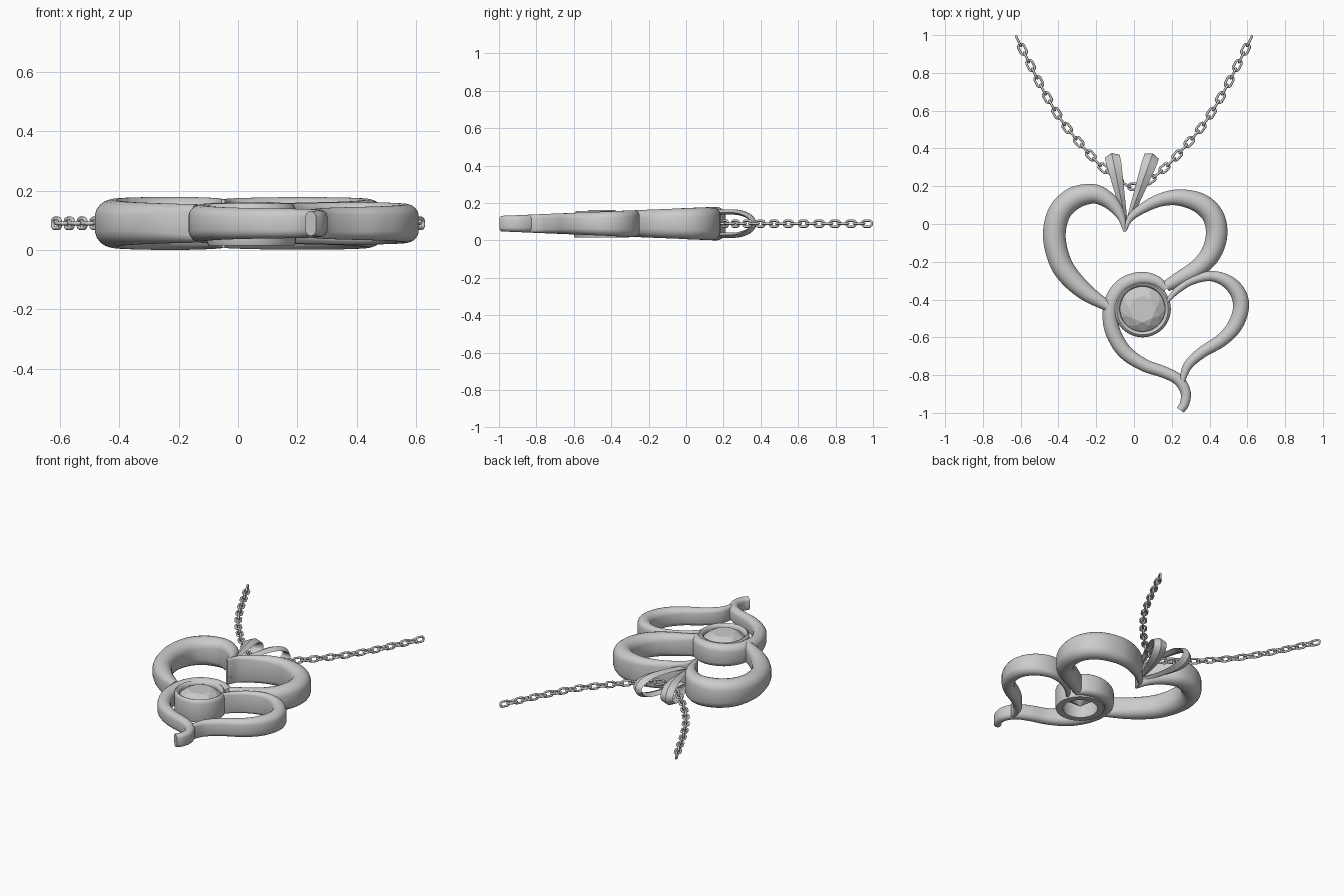
import bpy, bmesh, math
from mathutils import Vector, Matrix

if "Cube" in bpy.data.objects:
    bpy.data.objects.remove(bpy.data.objects["Cube"])

ZC = 0.09  # mid-plane height of the pendant


def make(name, bm, angle=40):
    bmesh.ops.recalc_face_normals(bm, faces=bm.faces)
    me = bpy.data.meshes.new(name)
    bm.to_mesh(me)
    bm.free()
    ob = bpy.data.objects.new(name, me)
    bpy.context.collection.objects.link(ob)
    if angle:
        bpy.ops.object.select_all(action='DESELECT')
        ob.select_set(True)
        bpy.context.view_layer.objects.active = ob
        bpy.ops.object.shade_smooth_by_angle(angle=math.radians(angle))
    return ob


def spline(pts, n=8):
    """Catmull-Rom curve through points of any dimension."""
    p = [Vector(q) for q in pts]
    p = [2 * p[0] - p[1]] + p + [2 * p[-1] - p[-2]]
    out = []
    for i in range(1, len(p) - 2):
        a, b, c, d = p[i - 1:i + 3]
        for k in range(n):
            t = k / n
            out.append(0.5 * (2 * b + (c - a) * t + (2 * a - 5 * b + 4 * c - d) * t * t
                              + (3 * b - a - 3 * c + d) * t ** 3))
    return out + [p[-2]]


def skin(bm, rings, closed=False):
    """Join rings of points into a tube, capping open ends."""
    vs = [[bm.verts.new(p) for p in r] for r in rings]
    m = len(vs[0])
    for i in range(len(vs) if closed else len(vs) - 1):
        a, b = vs[i], vs[(i + 1) % len(vs)]
        for j in range(m):
            bm.faces.new((a[j], a[(j + 1) % m], b[(j + 1) % m], b[j]))
    if not closed:
        bm.faces.new(vs[0])
        bm.faces.new(vs[-1])


def band(name, pts):
    """Tall rounded band along (x, y, width), thinning toward the lower tip."""
    c = spline(pts)
    rings = []
    for i, p in enumerate(c):
        d = c[min(i + 1, len(c) - 1)] - c[max(i - 1, 0)]
        side = Vector((-d.y, d.x, 0)).normalized()
        h = 0.0833 + 0.042 * p.y
        w = p.z / 2
        r = min(w, h)
        ring = []
        for k in range(20):
            a = 2 * math.pi * (k + 0.5) / 20
            s = math.copysign(h - r, math.sin(a))
            ring.append(Vector((p.x, p.y, ZC + s + r * math.sin(a))) + side * w * math.cos(a))
        rings.append(ring)
    bm = bmesh.new()
    skin(bm, rings)
    make(name, bm)


# large heart
band("large_heart_left", [(-.05, -.04, .012), (-.065, .03, .04), (-.1, .09, .07), (-.15, .135, .09),
     (-.22, .16, .105), (-.32, .135, .12), (-.395, .06, .122), (-.422, -.06, .122),
     (-.395, -.19, .118), (-.34, -.28, .11), (-.25, -.365, .09), (-.14, -.435, .055)])
band("large_heart_right", [(-.05, -.04, .012), (-.02, .03, .035), (.05, .085, .055), (.14, .127, .07),
     (.24, .14, .088), (.35, .11, .108), (.42, .04, .115), (.437, -.06, .115),
     (.405, -.16, .108), (.335, -.235, .095), (.25, -.285, .08), (.17, -.33, .06)])
# small heart with curled tail
band("small_heart_left", [(.17, -.345, .04), (.12, -.305, .06), (.04, -.29, .075), (-.05, -.32, .08),
     (-.108, -.39, .082), (-.126, -.48, .082), (-.11, -.575, .082), (-.05, -.675, .078),
     (.05, -.745, .068), (.16, -.785, .062), (.235, -.825, .06), (.273, -.89, .055),
     (.268, -.95, .05), (.245, -.985, .045)])
band("small_heart_right", [(.175, -.41, .02), (.23, -.35, .036), (.31, -.298, .045), (.41, -.276, .055),
     (.5, -.308, .072), (.555, -.375, .085), (.565, -.455, .085), (.53, -.545, .08),
     (.46, -.618, .07), (.36, -.68, .06), (.285, -.75, .05), (.255, -.83, .03)])


# gem setting and stone
GEM = Vector((.045, -.45, 0))


def circle(r, z, n, off=0):
    return [GEM + Vector((r * math.cos(2 * math.pi * (k + off) / n),
                          r * math.sin(2 * math.pi * (k + off) / n), z)) for k in range(n)]


bm = bmesh.new()
profile = [(.145, .015), (.15, .03), (.15, .135), (.145, .15), (.136, .157), (.127, .153),
           (.12, .142), (.118, .115), (.105, .015)]
skin(bm, [circle(r, z, 48) for r, z in profile], closed=True)
make("bezel", bm)

bm = bmesh.new()
for p in (circle(.07, .162, 8) + circle(.095, .15, 8, .5) + circle(.121, .128, 16)
          + circle(.121, .12, 16) + circle(.06, .075, 8, .5) + [GEM + Vector((0, 0, .03))]):
    bm.verts.new(p)
bmesh.ops.convex_hull(bm, input=bm.verts)
make("gem", bm, 0)


# bail: two ridged leaf loops fanning out from the notch
def bail(name, base, tip):
    base, tip = Vector((*base, ZC)), Vector((*tip, ZC))
    L = (tip - base).length
    d = (tip - base) / L
    side = Vector((-d.y, d.x, 0))
    up = Vector((0, 0, 1))
    path = [(0, .035), (.3, .052), (.55, .06), (.75, .058), (.88, .042), (.945, .02), (.96, 0)]
    path += [(s, -z) for s, z in path[-2::-1]]
    c = spline(path, 5)
    rings = []
    for i, q in enumerate(c):
        t = c[min(i + 1, len(c) - 1)] - c[max(i - 1, 0)]
        tan = (d * t.x * L + up * t.y).normalized()
        out = side.cross(tan)
        if out.dot(up * q.y + d * (q.x - .6) * .1) < 0:
            out = -out
        w = .008 + .032 * min(1, max(0, q.x) / .85)
        p = base + d * q.x * L + up * q.y
        rings.append([p + side * w, p + out * .016, p - side * w, p - out * .012])
    bm = bmesh.new()
    skin(bm, rings)
    make(name, bm, 35)


bail("bail_left", (-.04, -.01), (-.118, .375))
bail("bail_right", (-.045, -.03), (.1, .375))


# chain of alternating oval links
half = [(-.628, 1), (-.55, .845), (-.47, .69), (-.37, .53), (-.235, .37), (-.13, .268), (-.05, .212)]
line = spline(half + [(0, .197)] + [(-x, y) for x, y in half[::-1]], 12)
dist = [0]
for a, b in zip(line, line[1:]):
    dist.append(dist[-1] + (b - a).length)


def along(s):
    for i in range(len(line) - 1):
        if s <= dist[i + 1]:
            f = (s - dist[i]) / (dist[i + 1] - dist[i])
            return line[i].lerp(line[i + 1], f), (line[i + 1] - line[i])
    return line[-1], line[-1] - line[-2]


bm = bmesh.new()
N, END, WIRE = 43, .036, .0065
for k in range(N):
    p, d = along(END + (dist[-1] - 2 * END) * k / (N - 1))
    M = (Matrix.Translation((p.x, p.y, ZC)) @ Matrix.Rotation(math.atan2(d.y, d.x), 4, 'Z')
         @ Matrix.Rotation(math.pi / 2 * ((k + 1) % 2), 4, 'X'))
    rings = []
    for i in range(16):
        a = 2 * math.pi * (i + .5) / 16
        n = Vector((math.cos(a), math.sin(a), 0))
        c = n * .0165 + Vector((math.copysign(.013, n.x), 0, 0))
        rings.append([M @ (c + WIRE * (n * math.cos(b) + Vector((0, 0, math.sin(b)))))
                      for b in (2 * math.pi * j / 8 for j in range(8))])
    skin(bm, rings, closed=True)
make("chain", bm, 60)
